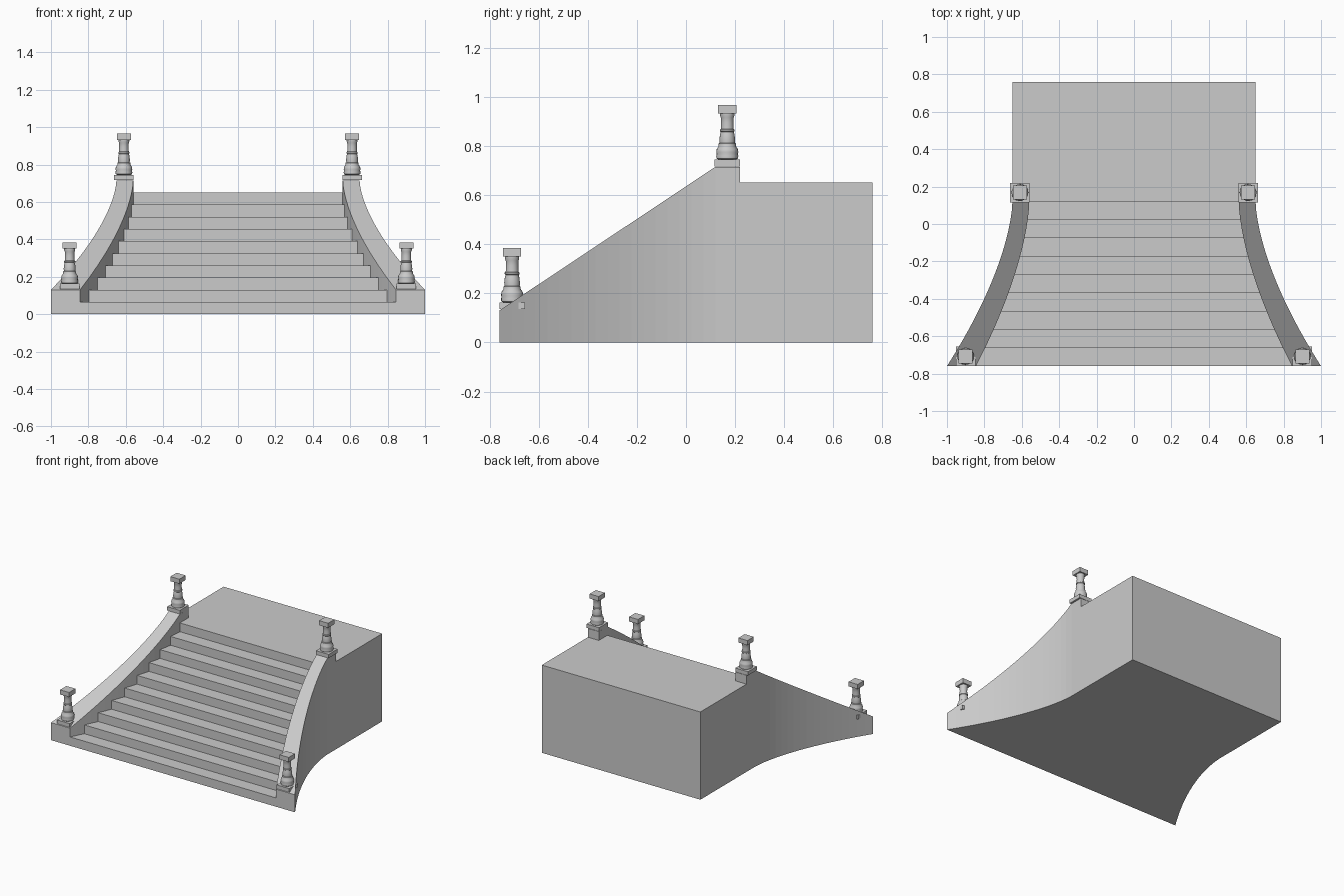
import bpy, bmesh, math

if "Cube" in bpy.data.objects:
    bpy.data.objects.remove(bpy.data.objects["Cube"])

STEPS, RISE, FRONT, TOP_Y, BACK = 10, 0.065, -0.76, 0.12, 0.76
GOING = (TOP_Y - FRONT) / (STEPS - 1)
SUB = 2  # wall facets per tread

stone = bpy.data.materials.new("grey stone")
stone.use_nodes = True
stone.diffuse_color = (0.6, 0.6, 0.6, 1)
stone.node_tree.nodes["Principled BSDF"].inputs["Base Color"].default_value = (0.6, 0.6, 0.6, 1)


def flare(y):
    return (max(0.0, TOP_Y - y) / (TOP_Y - FRONT)) ** 1.6


def inner_x(y):
    return 0.56 + 0.285 * flare(y)


def outer_x(y):
    return 0.65 + 0.35 * flare(y)


def wall_top(y):
    return 0.13 + 0.585 * (y - FRONT) / (TOP_Y - FRONT)


def finish(bm, name):
    bmesh.ops.remove_doubles(bm, verts=bm.verts, dist=1e-5)
    bmesh.ops.recalc_face_normals(bm, faces=bm.faces)
    mesh = bpy.data.meshes.new(name)
    bm.to_mesh(mesh)
    bm.free()
    mesh.materials.append(stone)
    obj = bpy.data.objects.new(name, mesh)
    bpy.context.collection.objects.link(obj)
    return obj


def add_face(bm, points):
    return bm.faces.new([bm.verts.new(p) for p in points])


def box(name, low, high):
    bm = bmesh.new()
    bmesh.ops.create_cube(bm, size=1)
    for v in bm.verts:
        v.co = [high[i] if v.co[i] > 0 else low[i] for i in range(3)]
    return finish(bm, name)


# Stepped flight between the curved walls
bm = bmesh.new()
for i in range(STEPS):
    y, z = FRONT + i * GOING, i * RISE
    x = inner_x(y)
    add_face(bm, [(-x, y, z), (x, y, z), (x, y, z + RISE), (-x, y, z + RISE)])
    if i < STEPS - 1:
        ys = [y + GOING * k / SUB for k in range(SUB + 1)]
        for level in (z + RISE, 0):
            for a, b in zip(ys, ys[1:]):
                add_face(bm, [(-inner_x(a), a, level), (inner_x(a), a, level),
                              (inner_x(b), b, level), (-inner_x(b), b, level)])
finish(bm, "steps")

# Landing block behind the flight
box("landing", (-0.65, TOP_Y, 0), (0.65, BACK, STEPS * RISE))


def side_wall(name, side):
    bm = bmesh.new()
    count = (STEPS - 1) * SUB
    rings = []
    for k in range(count + 1):
        y = FRONT + (TOP_Y - FRONT) * k / count
        i, o, t = side * inner_x(y), side * outer_x(y), wall_top(y)
        rings.append([bm.verts.new(p) for p in
                      ((i, y, 0), (i, y, t), (o, y, t), (o, y, 0))])
    for a, b in zip(rings, rings[1:]):
        for j in range(4):
            n = (j + 1) % 4
            bm.faces.new((a[j], a[n], b[n], b[j]))
    bm.faces.new(rings[0])
    bm.faces.new(rings[-1])
    return finish(bm, name)


# Baluster outline: radius, height above plinth
OUTLINE = [(0.037, 0), (0.044, 0.004), (0.045, 0.014), (0.043, 0.022),
           (0.045, 0.03), (0.043, 0.042), (0.035, 0.054), (0.035, 0.064),
           (0.031, 0.067), (0.032, 0.08), (0.03, 0.098), (0.027, 0.112),
           (0.03, 0.115), (0.03, 0.121), (0.026, 0.124), (0.025, 0.15),
           (0.026, 0.17), (0.029, 0.178), (0.029, 0.187)]


def baluster(name, x, y, z):
    bm = bmesh.new()
    sides = 20
    rings = [[bm.verts.new((x + r * math.cos(math.tau * k / sides),
                            y + r * math.sin(math.tau * k / sides), z + h))
              for k in range(sides)] for r, h in OUTLINE]
    for a, b in zip(rings, rings[1:]):
        for k in range(sides):
            n = (k + 1) % sides
            bm.faces.new((a[k], a[n], b[n], b[k]))
    obj = finish(bm, name)
    bpy.ops.object.select_all(action="DESELECT")
    obj.select_set(True)
    bpy.context.view_layer.objects.active = obj
    bpy.ops.object.shade_smooth_by_angle(angle=math.radians(35))


def post(name, x, y, z):
    w, c = 0.052, 0.037
    box(name + "_plinth", (x - w, y - w, z - 0.028), (x + w, y + w, z))
    baluster(name + "_baluster", x, y, z)
    box(name + "_cap", (x - c, y - c, z + 0.187), (x + c, y + c, z + 0.221))


# Walls, end blocks and posts on both sides
for label, side in (("left", 1), ("right", -1)):
    side_wall(label + "_wall", side)
    ends = sorted((side * 0.56, side * 0.65))
    box(label + "_end_block", (ends[0], TOP_Y, 0.65), (ends[1], 0.22, 0.715))
    post(label + "_upper", side * 0.61, 0.168, 0.745)
    post(label + "_lower", side * 0.9, -0.708, 0.163)
